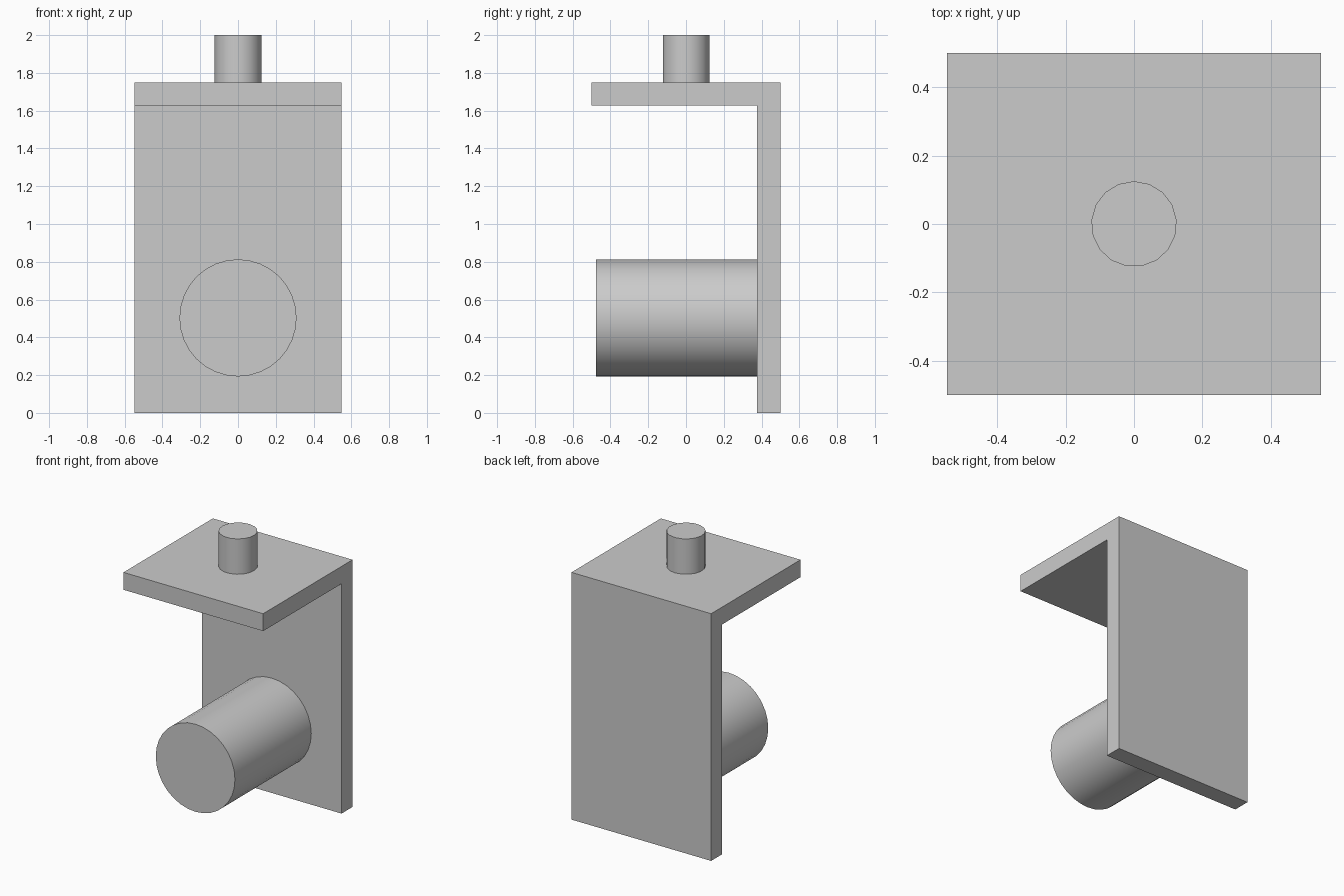
import bpy, bmesh, math
from mathutils import Matrix

cube = bpy.data.objects.get("Cube")
if cube:
    bpy.data.objects.remove(cube, do_unlink=True)

HALF_W, HALF_D, PLATE_Z, THICK = 0.547, 0.5, 1.75, 0.123
FACE_Y = HALF_D - THICK

grey = bpy.data.materials.new("light grey")
grey.use_nodes = True
colour = (0.6, 0.6, 0.6, 1)
grey.diffuse_color = colour
grey.node_tree.nodes["Principled BSDF"].inputs["Base Color"].default_value = colour


def finish(name, bm, smooth=False):
    bmesh.ops.recalc_face_normals(bm, faces=bm.faces)
    mesh = bpy.data.meshes.new(name)
    bm.to_mesh(mesh)
    bm.free()
    mesh.materials.append(grey)
    obj = bpy.data.objects.new(name, mesh)
    bpy.context.collection.objects.link(obj)
    if smooth:
        bpy.ops.object.select_all(action="DESELECT")
        obj.select_set(True)
        bpy.context.view_layer.objects.active = obj
        bpy.ops.object.shade_smooth_by_angle(angle=math.radians(35))
    return obj


def ring(bm, radius, y, z, sides):
    """Closed loop of edges around the y axis."""
    verts = [bm.verts.new((radius * math.sin(math.tau * i / sides), y,
                           z + radius * math.cos(math.tau * i / sides)))
             for i in range(sides)]
    return [bm.edges.new((verts[i - 1], verts[i])) for i in range(sides)]


# L-shaped bracket, extruded across the width
bm = bmesh.new()
profile = [(HALF_D, 0), (HALF_D, PLATE_Z), (-HALF_D, PLATE_Z),
           (-HALF_D, PLATE_Z - THICK), (FACE_Y, PLATE_Z - THICK), (FACE_Y, 0)]
face = bm.faces.new([bm.verts.new((-HALF_W, y, z)) for y, z in profile])
out = bmesh.ops.extrude_face_region(bm, geom=[face])
bmesh.ops.translate(bm, vec=(2 * HALF_W, 0, 0),
                    verts=[g for g in out["geom"] if isinstance(g, bmesh.types.BMVert)])
finish("bracket", bm)

# Peg on the top plate
bm = bmesh.new()
bmesh.ops.create_cone(bm, cap_ends=True, segments=17, radius1=0.125, radius2=0.125,
                      depth=2 - PLATE_Z,
                      matrix=Matrix.Translation((0, 0, (2 + PLATE_Z) / 2))
                      @ Matrix.Rotation(math.pi / 2, 4, "Z")
                      @ Matrix.Rotation(-math.pi / 2, 4, "Z"))
finish("top_peg", bm, smooth=True)

# Hollow tube standing out from the upright plate
bm = bmesh.new()
FRONT_Y, AXIS_Z, SIDES = -0.477, 0.503, 32
loops = [ring(bm, r, y, AXIS_Z, SIDES)
         for r, y in ((0.19, FACE_Y), (0.19, FRONT_Y), (0.31, FRONT_Y), (0.31, FACE_Y))]
for a, b in zip(loops, loops[1:]):
    bmesh.ops.bridge_loops(bm, edges=a + b)
# Orient faces away from the tube wall
finish("tube", bm, smooth=True)
